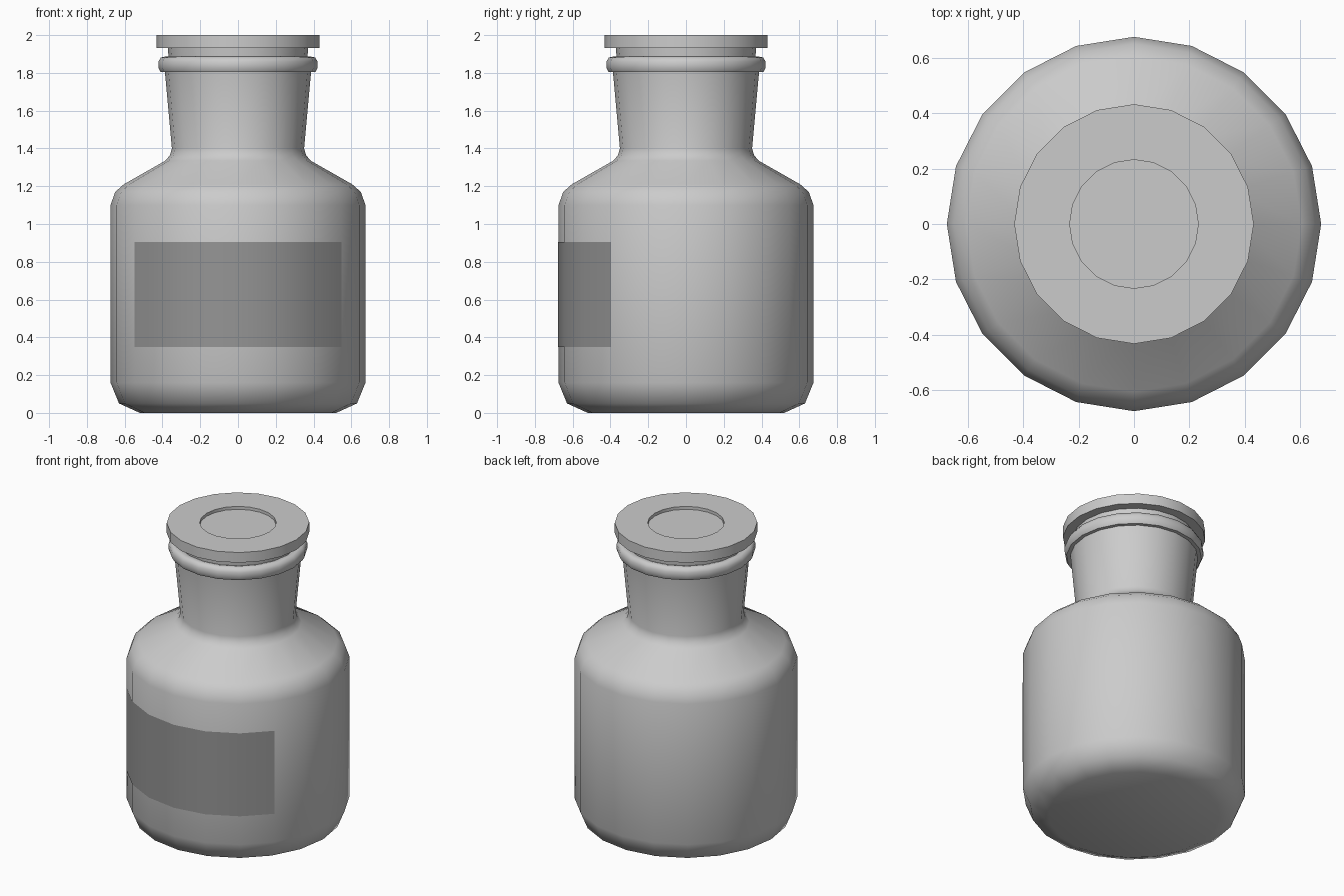
import bpy, bmesh
from math import sin, cos, radians

if "Cube" in bpy.data.objects:
    bpy.data.objects.remove(bpy.data.objects["Cube"])

SIDES = 20
STEP = 360 / SIDES


def finish(name, bm, angle):
    mesh = bpy.data.meshes.new(name)
    bm.to_mesh(mesh)
    bm.free()
    obj = bpy.data.objects.new(name, mesh)
    bpy.context.collection.objects.link(obj)
    bpy.ops.object.select_all(action='DESELECT')
    obj.select_set(True)
    bpy.context.view_layer.objects.active = obj
    bpy.ops.object.shade_smooth_by_angle(angle=radians(angle))
    return obj


def ring(bm, r, z, start, count):
    return [bm.verts.new((r * cos(radians(start + i * STEP)),
                          r * sin(radians(start + i * STEP)), z)) for i in range(count)]


def lathe(name, profile, angle=40, cap_end=True):
    """Turn a (radius, z) profile, listed bottom to top, about the z axis."""
    bm = bmesh.new()
    rings = [ring(bm, r, z, 0, SIDES) for r, z in profile]
    for a, b in zip(rings, rings[1:]):
        for i in range(SIDES):
            j = (i + 1) % SIDES
            bm.faces.new((a[i], a[j], b[j], b[i]))
    bm.faces.new(rings[0][::-1])
    if cap_end:
        bm.faces.new(rings[-1])
    return finish(name, bm, angle)


# Bottle: rounded base, straight wall, sloped shoulder, flared neck, rolled lip
lathe("bottle", [
    (0.52, 0.0), (0.63, 0.05), (0.675, 0.16), (0.675, 1.10), (0.65, 1.17), (0.605, 1.21),
    (0.385, 1.335), (0.36, 1.365), (0.35, 1.40), (0.387, 1.805),
    (0.41, 1.805), (0.421, 1.825), (0.421, 1.86), (0.408, 1.882), (0.385, 1.886),
    (0.363, 1.88),
], angle=50, cap_end=False)

# Stopper: tapered plug, wide disc and shallow recess in the top
lathe("stopper", [
    (0.325, 1.42), (0.372, 1.932), (0.432, 1.932), (0.432, 2.0),
    (0.232, 2.0), (0.232, 1.98),
], angle=30)

# Label: thin strip wrapped over six facets at the front
bm = bmesh.new()
low = ring(bm, 0.677, 0.35, 216, 7)
high = ring(bm, 0.677, 0.905, 216, 7)
for i in range(6):
    bm.faces.new((low[i], low[i + 1], high[i + 1], high[i]))
label = finish("label", bm, 40)
mat = bpy.data.materials.new("label_dark")
mat.diffuse_color = (0.3, 0.3, 0.3, 1)
mat.use_nodes = True
mat.node_tree.nodes["Principled BSDF"].inputs["Base Color"].default_value = mat.diffuse_color
label.data.materials.append(mat)
